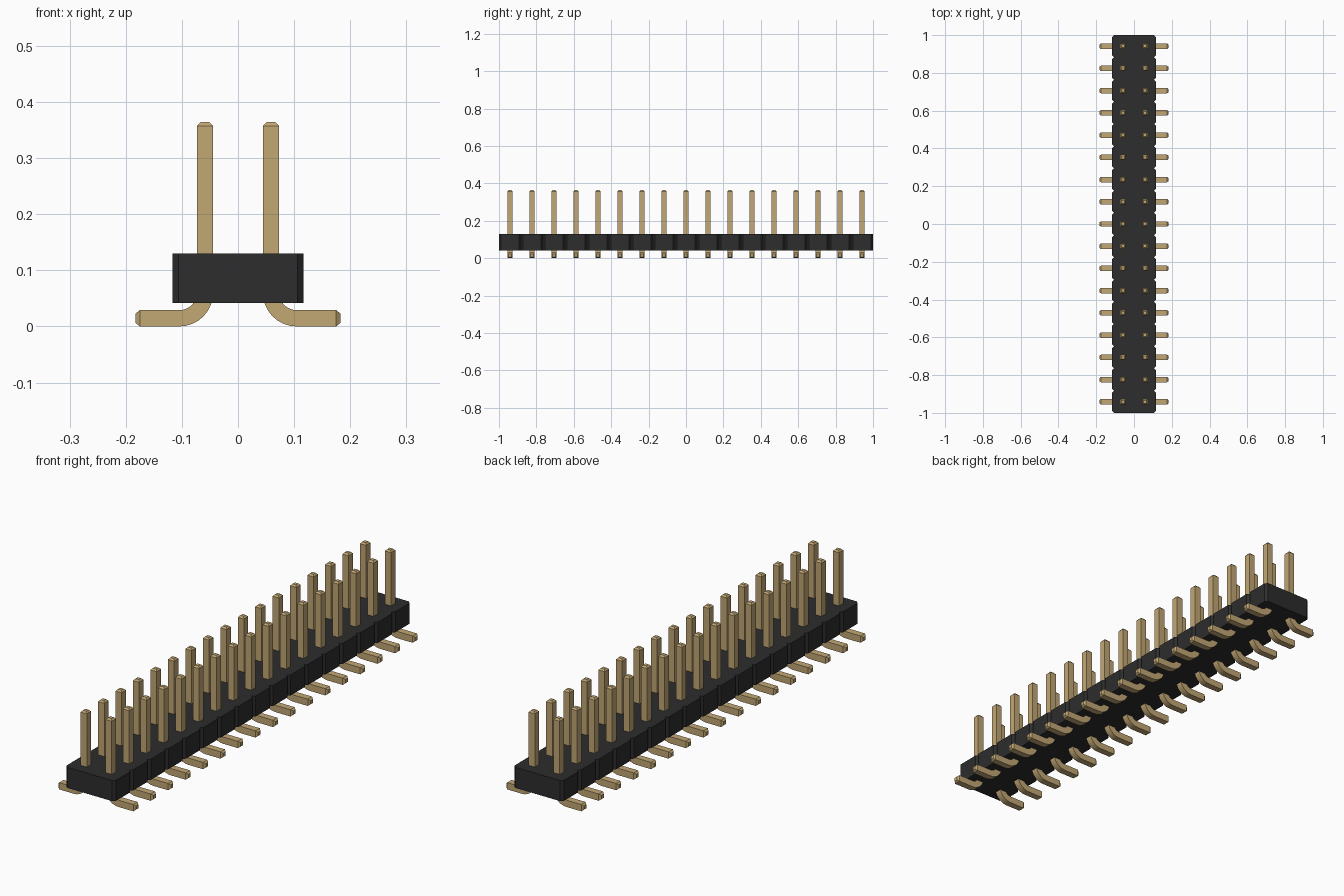
import bpy
import bmesh
from math import sin, cos, pi

cube = bpy.data.objects.get("Cube")
if cube:
    bpy.data.objects.remove(cube)

COUNT = 17
PITCH = 2 / COUNT
HALF = PITCH / 2
PIN = 0.0145          # half thickness of a pin
ROW = 0.0588          # distance of each pin row from the middle


def material(name, color):
    m = bpy.data.materials.new(name)
    m.use_nodes = True
    m.diffuse_color = color
    m.node_tree.nodes["Principled BSDF"].inputs["Base Color"].default_value = color
    return m


black = material("black plastic", (0.026, 0.026, 0.027, 1))
gold = material("dull gold", (0.54, 0.385, 0.175, 1))


def finish(bm, name, mat):
    bmesh.ops.recalc_face_normals(bm, faces=bm.faces)
    mesh = bpy.data.meshes.new(name)
    bm.to_mesh(mesh)
    bm.free()
    mesh.materials.append(mat)
    obj = bpy.data.objects.new(name, mesh)
    bpy.context.collection.objects.link(obj)
    return obj


# Housing: outline notched between neighbouring pin positions
bm = bmesh.new()
cut = 0.011
side = []
for i in range(COUNT):
    y = -1 + i * PITCH
    side += [(0.117 - cut, y), (0.117, y + cut), (0.117, y + PITCH - cut)]
side.append((0.117 - cut, 1))
outline = side + [(-x, y) for x, y in reversed(side)]
base = bm.faces.new([bm.verts.new((x, y, 0.042)) for x, y in outline])
top = bmesh.ops.extrude_face_region(bm, geom=[base])["geom"]
bmesh.ops.translate(bm, vec=(0, 0, 0.088),
                    verts=[v for v in top if isinstance(v, bmesh.types.BMVert)])
finish(bm, "housing", black)


# Pins: a square section swept along an upright, a bend and a foot
def add_pin(bm, sx, y):
    radius, steps = 0.0455, 8
    path = [(ROW, 0.364, 0, 0.55), (ROW, 0.357, 0, 1)]
    for i in range(steps + 1):
        a = pi / 2 * i / steps
        path.append((ROW + radius * (1 - cos(a)), PIN + radius * (1 - sin(a)), a, 1))
    path += [(0.175, PIN, pi / 2, 1), (0.183, PIN, pi / 2, 0.55)]
    rings = []
    for x, z, a, size in path:
        h = PIN * size
        rings.append([bm.verts.new((sx * (x + u * h * cos(a)), y + v * h, z + u * h * sin(a)))
                      for u, v in ((-1, -1), (1, -1), (1, 1), (-1, 1))])
    for r, s in zip(rings, rings[1:]):
        for k in range(4):
            n = (k + 1) % 4
            bm.faces.new((r[k], r[n], s[n], s[k]))
    bm.faces.new(rings[0])
    bm.faces.new(rings[-1])


for label, sx in (("left", 1), ("right", -1)):
    bm = bmesh.new()
    for i in range(COUNT):
        add_pin(bm, sx, -1 + HALF + i * PITCH)
    row = finish(bm, label + "_pin_row", gold)
    bpy.context.view_layer.objects.active = row
    row.select_set(True)
    bpy.ops.object.shade_smooth_by_angle(angle=pi / 9)
    row.select_set(False)
